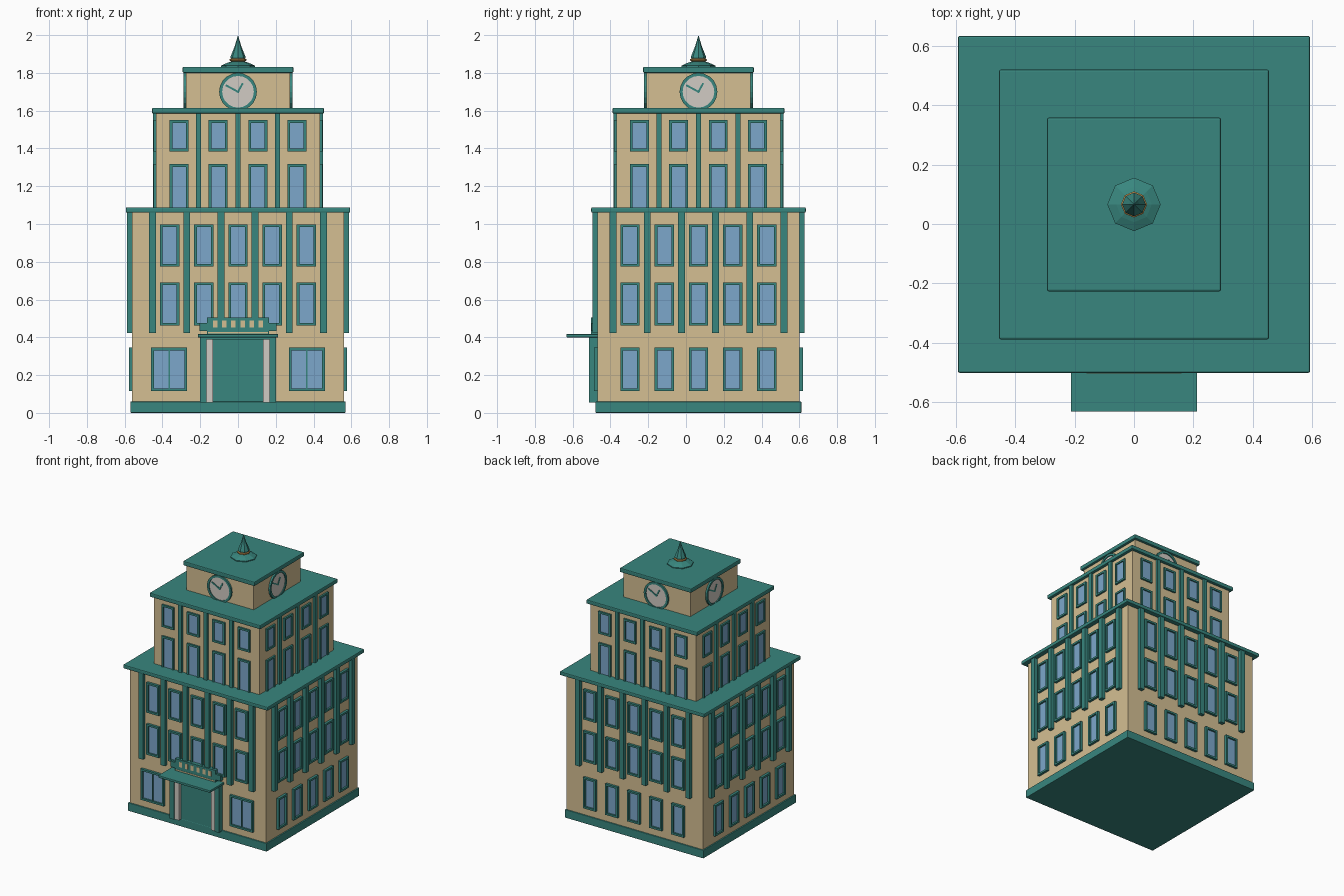
import bpy, bmesh, math
from mathutils import Matrix, Vector

if "Cube" in bpy.data.objects:
    bpy.data.objects.remove(bpy.data.objects["Cube"])

CY = 0.066  # centre of the tower in y


def material(name, rgb):
    m = bpy.data.materials.new(name)
    m.diffuse_color = (*rgb, 1)
    m.use_nodes = True
    m.node_tree.nodes["Principled BSDF"].inputs["Base Color"].default_value = m.diffuse_color
    return m


TEAL = material("teal", (0.04, 0.24, 0.21))
STONE = material("sandstone", (0.66, 0.52, 0.29))
GLASS = material("window_blue", (0.20, 0.39, 0.60))
PALE = material("pale_grey", (0.64, 0.60, 0.55))
GOLD = material("gold", (0.60, 0.30, 0.08))


def add_box(bm, lo, hi, mat=Matrix()):
    lo, hi = Vector(lo), Vector(hi)
    size = Matrix.Diagonal((*(hi - lo), 1))
    bmesh.ops.create_cube(bm, size=1, matrix=mat @ Matrix.Translation((lo + hi) / 2) @ size)


def finish(name, bm, mat, bevel=0):
    me = bpy.data.meshes.new(name)
    bm.to_mesh(me)
    bm.free()
    me.materials.append(mat)
    ob = bpy.data.objects.new(name, me)
    bpy.context.collection.objects.link(ob)
    if bevel:
        b = ob.modifiers.new("soft_edge", "BEVEL")
        b.width = bevel
        b.segments = 2
    return ob


def slab(name, hx, hy, z0, z1, mat, bevel=0):
    bm = bmesh.new()
    add_box(bm, (-hx, CY - hy, z0), (hx, CY + hy, z1))
    finish(name, bm, mat, bevel)


def side(k, hx, hy):
    """Frame of wall k (0 front, 1 right, 2 back, 3 left): x along, -y outward, z up."""
    d = hy if k % 2 == 0 else hx
    return (Matrix.Translation((0, CY, 0)) @ Matrix.Rotation(k * math.pi / 2, 4, "Z")
            @ Matrix.Translation((0, -d, 0)))


def add_window(frames, panes, m, x, w, z0, z1, deep, mullion=False):
    t, h = 0.014, w / 2
    for lo, hi in (((x - h, z0), (x - h + t, z1)), ((x + h - t, z0), (x + h, z1)),
                   ((x - h + t, z0), (x + h - t, z0 + t)), ((x - h + t, z1 - t), (x + h - t, z1))):
        add_box(frames, (lo[0], -deep, lo[1]), (hi[0], 0.01, hi[1]), m)
    if mullion:
        add_box(frames, (x - 0.004, -deep * 0.7, z0 + t), (x + 0.004, 0.01, z1 - t), m)
    add_box(panes, (x - h + t, -0.005, z0 + t), (x + h - t, 0.01, z1 - t), m)


# Stacked storeys and roof slabs
slab("plinth", 0.57, 0.545, 0, 0.06, TEAL, 0.004)
slab("lower_walls", 0.56, 0.535, 0.05, 1.07, STONE)
slab("lower_roof", 0.594, 0.568, 1.06, 1.088, TEAL, 0.006)
slab("middle_walls", 0.434, 0.434, 1.08, 1.59, STONE)
slab("middle_roof", 0.455, 0.455, 1.585, 1.615, TEAL, 0.006)
slab("clock_room", 0.275, 0.275, 1.61, 1.81, STONE)
slab("top_roof", 0.293, 0.293, 1.80, 1.832, TEAL, 0.006)

# Windows and pilasters on all four walls
frames, panes, pilasters = bmesh.new(), bmesh.new(), bmesh.new()
for k in range(4):
    m = side(k, 0.56, 0.535)
    for i in range(-2, 3):
        x = i * 0.181
        add_window(frames, panes, m, x, 0.102, 0.463, 0.69, 0.018)
        add_window(frames, panes, m, x, 0.102, 0.775, 0.998, 0.018)
        if k:
            add_window(frames, panes, m, x, 0.102, 0.115, 0.345, 0.018)
    if k == 0:
        for x in (-0.365, 0.365):
            add_window(frames, panes, m, x, 0.19, 0.115, 0.345, 0.018, True)
    for i in range(6):
        x = (i - 2.5) * 0.181
        add_box(pilasters, (x - 0.018, -0.027, 0.422), (x + 0.018, 0.01, 1.065), m)
    m = side(k, 0.434, 0.434)
    for x in (-0.312, -0.105, 0.105, 0.312):
        add_window(frames, panes, m, x, 0.1, 1.07, 1.317, 0.013)
        add_window(frames, panes, m, x, 0.1, 1.385, 1.55, 0.013)
    for x in (-0.209, 0, 0.209):
        add_box(pilasters, (x - 0.014, -0.017, 1.08), (x + 0.014, 0.01, 1.59), m)
finish("window_frames", frames, TEAL)
finish("window_panes", panes, GLASS)
finish("pilasters", pilasters, TEAL)

# Clocks: rim ring, dial and two hands on each side
rims, dials, hands = bmesh.new(), bmesh.new(), bmesh.new()
N = 20
for k in range(4):
    m = side(k, 0.275, 0.275) @ Matrix.Translation((0, 0, 1.70))
    rings = []
    for r, y in ((0.1, 0.005), (0.1, -0.013), (0.084, -0.013), (0.084, 0.005)):
        rings.append([rims.verts.new(m @ Vector((r * math.cos(a), y, r * math.sin(a))))
                      for a in (2 * math.pi * i / N for i in range(N))])
    for a, b in zip(rings, rings[1:]):
        for i in range(N):
            j = (i + 1) % N
            rims.faces.new((a[i], a[j], b[j], b[i]))
    bmesh.ops.create_cone(dials, cap_ends=True, segments=N, radius1=0.086, radius2=0.086, depth=0.012,
                          matrix=m @ Matrix.Rotation(math.pi / 2, 4, "X"))
    for length, x, z in ((0.074, -0.065, 0.035), (0.052, 0.025, 0.045)):
        turn = Matrix.Rotation(math.atan2(x, z), 4, "Y")
        add_box(hands, (-0.005, -0.010, -0.006), (0.005, -0.004, length), m @ turn)
bmesh.ops.recalc_face_normals(rims, faces=rims.faces)
finish("clock_rims", rims, TEAL)
finish("clock_dials", dials, PALE)
finish("clock_hands", hands, TEAL)


def lathe(name, profile, mat, n=8):
    """Faceted turned shape about the tower axis."""
    bm = bmesh.new()
    for (r0, z0), (r1, z1) in zip(profile, profile[1:]):
        bmesh.ops.create_cone(bm, cap_ends=False, segments=n, radius1=r0, radius2=r1, depth=z1 - z0,
                              matrix=Matrix.Translation((0, CY, (z0 + z1) / 2)))
    bmesh.ops.remove_doubles(bm, verts=bm.verts, dist=0.0001)
    bmesh.ops.recalc_face_normals(bm, faces=bm.faces)
    finish(name, bm, mat)


# Spire with gold collar
lathe("spire_base", [(0.09, 1.828), (0.09, 1.838), (0.06, 1.852), (0.03, 1.862)], TEAL)
lathe("spire_collar", [(0.03, 1.858), (0.044, 1.865), (0.044, 1.872), (0.03, 1.882)], GOLD)
lathe("spire", [(0.034, 1.86), (0.040, 1.885), (0.018, 1.94), (0.0, 2.0)], TEAL)

# Entrance: door, posts, pale columns, lintel and canopy
bm = bmesh.new()
add_box(bm, (-0.132, -0.482, 0.06), (0.132, -0.46, 0.39))
finish("door", bm, TEAL)
posts, columns = bmesh.new(), bmesh.new()
for s in (-1, 1):
    add_box(posts, (s * 0.185 - 0.017, -0.513, 0.055), (s * 0.185 + 0.017, -0.46, 0.395))
    add_box(columns, (s * 0.151 - 0.018, -0.505, 0.055), (s * 0.151 + 0.018, -0.46, 0.392))
add_box(posts, (-0.202, -0.513, 0.388), (0.202, -0.46, 0.402))
finish("door_surround", posts, TEAL)
finish("door_columns", columns, PALE)
bm = bmesh.new()
add_box(bm, (-0.213, -0.633, 0.40), (0.213, -0.46, 0.417))
finish("canopy", bm, TEAL, 0.003)

# Stepped parapet above the canopy with a row of stone insets
bm = bmesh.new()
add_box(bm, (-0.165, -0.502, 0.41), (0.165, -0.46, 0.505))
add_box(bm, (-0.205, -0.499, 0.433), (0.205, -0.46, 0.475))
finish("parapet", bm, TEAL)
bm = bmesh.new()
for i in range(6):
    x = (i - 2.5) * 0.048
    add_box(bm, (x - 0.012, -0.504, 0.452), (x + 0.012, -0.497, 0.49))
add_box(bm, (-0.16, -0.504, 0.42), (0.16, -0.497, 0.428))
finish("parapet_insets", bm, STONE)
